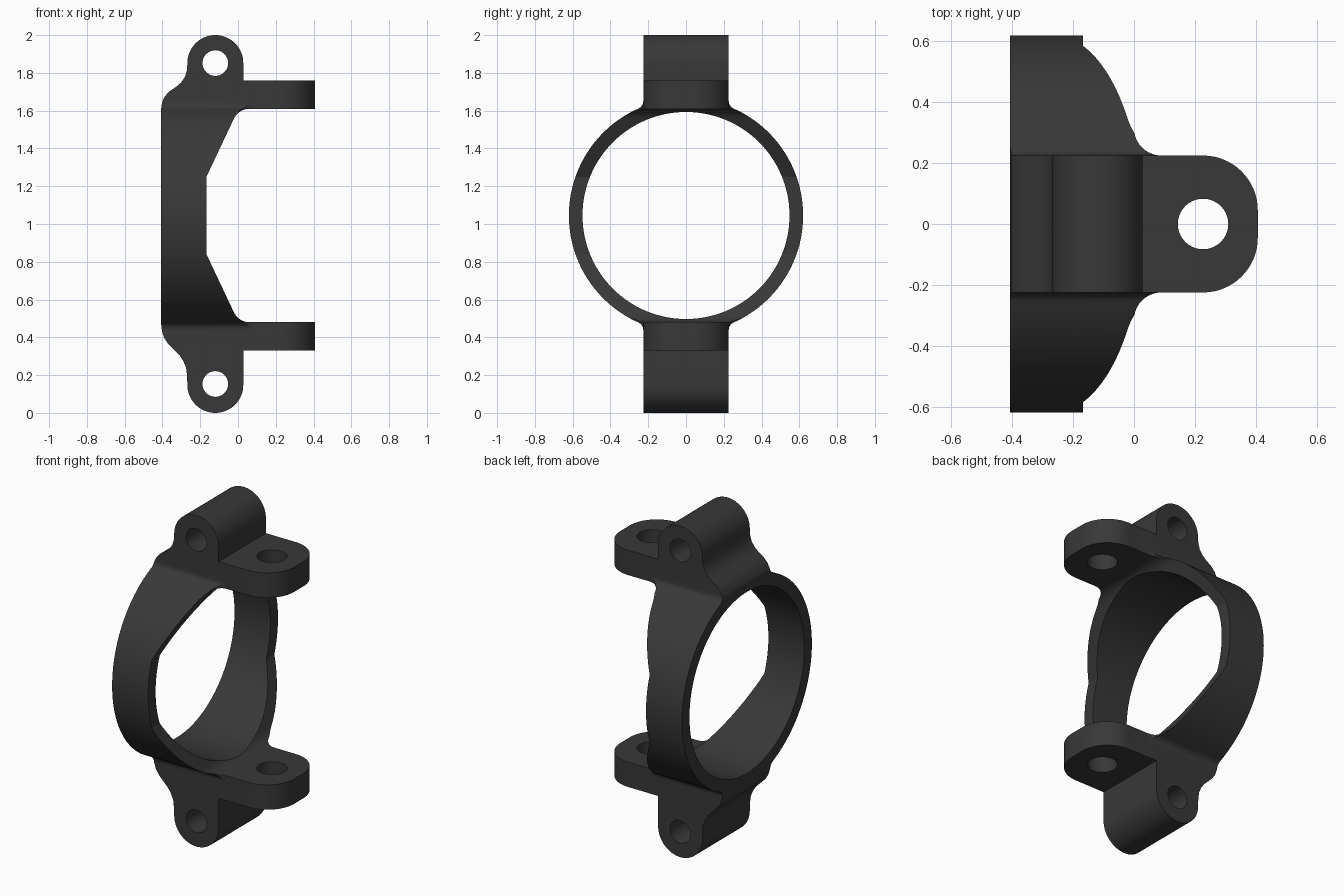
import bpy, bmesh, math

if "Cube" in bpy.data.objects:
    bpy.data.objects.remove(bpy.data.objects["Cube"])

CZ = 1.045            # height of the ring centre
R_OUT, R_IN = 0.62, 0.548
HALF = 0.225          # half width of lugs and plates


def arc(cx, cy, r, a0, a1, n):
    """Points on an arc, angles in degrees."""
    return [(cx + r * math.cos(math.radians(a0 + (a1 - a0) * i / n)),
             cy + r * math.sin(math.radians(a0 + (a1 - a0) * i / n))) for i in range(n + 1)]


def prism(name, pts, place, lo, hi):
    """Extrude a closed outline between lo and hi; place maps (u, v, depth) to xyz."""
    bm = bmesh.new()
    a = [bm.verts.new(place(u, v, lo)) for u, v in pts]
    b = [bm.verts.new(place(u, v, hi)) for u, v in pts]
    bm.faces.new(a)
    bm.faces.new(b[::-1])
    for i in range(len(pts)):
        j = (i + 1) % len(pts)
        bm.faces.new((a[j], a[i], b[i], b[j]))
    bmesh.ops.recalc_face_normals(bm, faces=bm.faces[:])
    me = bpy.data.meshes.new(name)
    bm.to_mesh(me)
    bm.free()
    ob = bpy.data.objects.new(name, me)
    bpy.context.collection.objects.link(ob)
    return ob


def combine(ob, cutter, op):
    mod = ob.modifiers.new(op, 'BOOLEAN')
    mod.operation, mod.solver, mod.object = op, 'EXACT', cutter
    bpy.context.view_layer.objects.active = ob
    bpy.ops.object.modifier_apply(modifier=mod.name)
    bpy.data.objects.remove(cutter)


along_x = lambda u, v, d: (d, u, v)
along_y = lambda u, v, d: (u, d, v)
along_z = lambda u, v, d: (u, v, d)

# Side outline: round ring with a filleted neck above and below
F = 0.045
w = HALF + 0.001
dz = math.sqrt((R_OUT + F) ** 2 - (w + F) ** 2)
t = math.degrees(math.atan2(dz, w + F))
right_side = arc(0, CZ, R_OUT, -t, t, 64)
upper_fillet = arc(w + F, CZ + dz, F, 180 + t, 180, 8)[1:]
lower_fillet = [(y, 2 * CZ - z) for y, z in upper_fillet[::-1]]
half = [(w, -0.1)] + lower_fillet + right_side + upper_fillet + [(w, 2.1)]
side = half + [(-y, z) for y, z in half[::-1]]
bracket = prism("yoke_bracket", side, along_x, -0.6, 0.6)

# Front outline: C-shaped profile with two eyes and two plates
EX, ER, TOP, BOT = -0.12, 0.148, 1.852, 0.148
front = [(-0.407, 0.47), (-0.407, 1.61), (-0.402, 1.645), (-0.388, 1.675), (-0.365, 1.701),
         (-0.325, 1.728), (-0.30, 1.75), (-0.28, 1.78), (-0.27, 1.815)]
front += arc(EX, TOP, ER, 180, 0, 32)
inner = [(0.028, 1.76), (0.5, 1.76), (0.5, 1.61)]
inner += arc(0.06, 1.52, 0.09, 90, 155, 8) + [(-0.167, 1.25)]
front += inner + [(x, 2 * CZ - z) for x, z in inner[::-1]]
front += arc(EX, BOT, ER, 0, -180, 32)
front += [(-0.27, 0.20), (-0.275, 0.24), (-0.29, 0.275), (-0.31, 0.305),
          (-0.37, 0.365), (-0.39, 0.395), (-0.403, 0.435)]
combine(bracket, prism("front_cutter", front, along_y, -0.8, 0.8), 'INTERSECT')

# Top outline: plates with filleted roots and rounded ends
edge = [(-0.6, 0.8), (0.0, 0.8)] + arc(0.09, HALF + 0.09, 0.09, 180, 270, 10)
edge += arc(0.407 - 0.18, HALF - 0.18, 0.18, 90, 0, 16)
top = edge + [(x, -y) for x, y in edge[::-1]]
combine(bracket, prism("top_cutter", top, along_z, -0.2, 2.2), 'INTERSECT')

# Ring bore, plate holes and eye holes
bore = arc(0, CZ, R_IN, 0, 360, 112)[:-1]
combine(bracket, prism("bore_cutter", bore, along_x, -0.8, 0.8), 'DIFFERENCE')
hole = arc(0.227, 0, 0.083, 0, 360, 40)[:-1]
combine(bracket, prism("plate_hole_cutter", hole, along_z, -0.3, 2.3), 'DIFFERENCE')
for z in (TOP, 0.153):
    eye = arc(EX, z, 0.068, 0, 360, 36)[:-1]
    combine(bracket, prism("eye_hole_cutter", eye, along_y, -0.9, 0.9), 'DIFFERENCE')

# Finish: dark grey, smooth with sharp edges kept
mat = bpy.data.materials.new("dark_grey")
mat.diffuse_color = (0.04, 0.04, 0.04, 1)
mat.use_nodes = True
mat.node_tree.nodes["Principled BSDF"].inputs["Base Color"].default_value = mat.diffuse_color
bracket.data.materials.clear()
bracket.data.materials.append(mat)
for p in bracket.data.polygons:
    p.material_index = 0
bpy.ops.object.select_all(action='DESELECT')
bracket.select_set(True)
bpy.context.view_layer.objects.active = bracket
bpy.ops.object.shade_smooth_by_angle(angle=math.radians(25))
